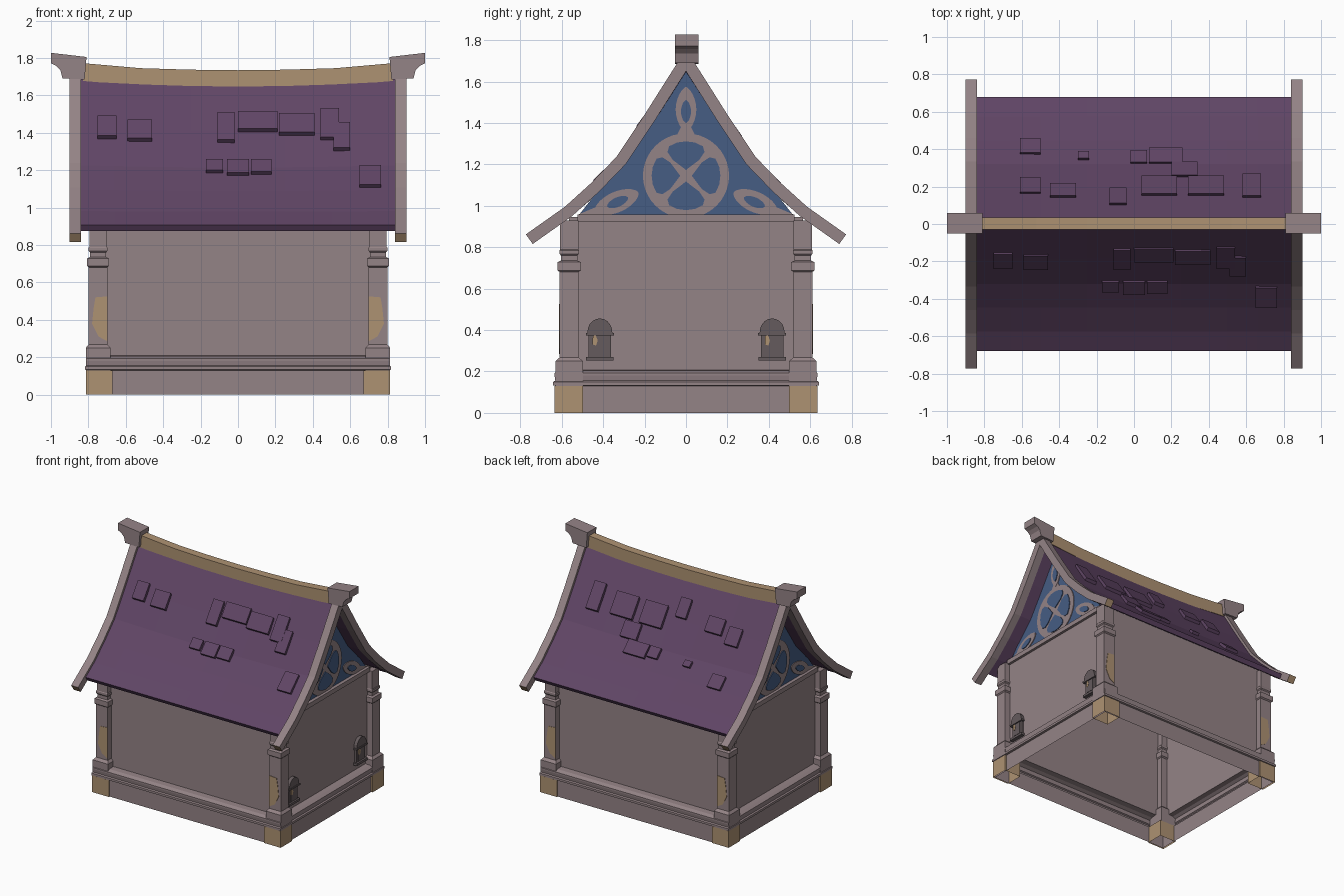
import bpy, bmesh, math
from mathutils import Vector

if "Cube" in bpy.data.objects:
    bpy.data.objects.remove(bpy.data.objects["Cube"])


def material(name, r, g, b):
    lin = lambda c: ((c / 255 + 0.055) / 1.055) ** 2.4
    m = bpy.data.materials.new(name)
    m.diffuse_color = (lin(r), lin(g), lin(b), 1)
    m.use_nodes = True
    m.node_tree.nodes["Principled BSDF"].inputs["Base Color"].default_value = m.diffuse_color
    return m


STONE = material("mauve_stone", 148, 131, 134)
TAN = material("worn_tan", 174, 146, 114)
PURPLE = material("purple_roof", 96, 69, 101)
BLUE = material("blue_glass", 70, 93, 132)
DARK = material("dark_stone", 101, 91, 93)


def build(name, verts, faces, mats, rule=None, fix=True):
    me = bpy.data.meshes.new(name)
    me.from_pydata(verts, [], faces)
    for m in mats:
        me.materials.append(m)
    bm = bmesh.new()
    bm.from_mesh(me)
    if fix:
        bmesh.ops.recalc_face_normals(bm, faces=bm.faces)
    if rule:
        for f in bm.faces:
            f.material_index = rule(f)
    bm.to_mesh(me)
    bm.free()
    ob = bpy.data.objects.new(name, me)
    bpy.context.collection.objects.link(ob)
    return ob


def prism(name, pts, a, b, mat, axis="x"):
    """Extrude an outline along x (points are y,z) or along y (points are x,z)."""
    place = (lambda p, d: (d, p[0], p[1])) if axis == "x" else (lambda p, d: (p[0], d, p[1]))
    n = len(pts)
    verts = [place(p, d) for d in (a, b) for p in pts]
    faces = [tuple(range(n)), tuple(range(n, 2 * n))]
    faces += [(i, (i + 1) % n, n + (i + 1) % n, n + i) for i in range(n)]
    return build(name, verts, faces, [mat])


def square_stack(name, cx, cy, rows, mat, top=True):
    """Rectangular sections (half x, half y, z) joined upward, open at the bottom."""
    verts = [(cx + sx * hx, cy + sy * hy, z) for hx, hy, z in rows
             for sx, sy in ((-1, -1), (1, -1), (1, 1), (-1, 1))]
    faces = [(4 * r + i, 4 * r + (i + 1) % 4, 4 * r + 4 + (i + 1) % 4, 4 * r + 4 + i)
             for r in range(len(rows) - 1) for i in range(4)]
    if top:
        k = 4 * len(rows) - 4
        faces.append((k, k + 1, k + 2, k + 3))
    return build(name, verts, faces, [mat], fix=False)


# Flared roof curve, half section (y, z), and its offsets
CURVE = [(0, 1.757), (0.05, 1.677), (0.2, 1.44), (0.335, 1.237),
         (0.46, 1.108), (0.585, 0.995), (0.773, 0.862)]


def offset_curve(d, y_max=0.773):
    out = []
    for i, p in enumerate(CURVE):
        a, b = Vector(CURVE[max(i - 1, 0)]), Vector(CURVE[min(i + 1, len(CURVE) - 1)])
        t = (b - a).normalized()
        if i == 0:
            out.append((0, p[1] - d / t.x))
        else:
            out.append((p[0] + t.y * d, p[1] - t.x * d))
    if y_max < 0.773:
        (y0, z0), (y1, z1) = out[-2], out[-1]
        out[-1] = (y_max, z0 + (z1 - z0) * (y_max - y0) / (y1 - y0))
    return out


def height(curve, y):
    for (y0, z0), (y1, z1) in zip(curve, curve[1:]):
        if y <= y1:
            break
    return z0 + (z1 - z0) * (y - y0) / (y1 - y0)


def sag(x, z):
    return 0.028 * (1 - min(1, abs(x) / 0.81) ** 2) * max(0, min(1, (z - 0.92) / 0.7))


def sweep_band(name, outer, inner, xs, mats, sagging=False, rule=None):
    """Sweep the mirrored band between two curves along x."""
    full = lambda c: [(-y, z) for y, z in reversed(c[1:])] + c
    loop = full(outer) + full(inner)[::-1]
    n, h = len(loop), len(loop) // 2
    verts = [(x, y, z - (sag(x, z) if sagging else 0)) for x in xs for y, z in loop]
    faces = [(k * n + i, k * n + (i + 1) % n, (k + 1) * n + (i + 1) % n, (k + 1) * n + i)
             for k in range(len(xs) - 1) for i in range(n)]
    for base in (0, (len(xs) - 1) * n):
        faces += [(base + i, base + i + 1, base + n - 2 - i, base + n - 1 - i) for i in range(h - 1)]
    return build(name, verts, faces, mats, rule)


# Walls with plinth and stepped moulding, open underneath
square_stack("walls_and_plinth", 0, 0, [
    (0.802, 0.627, 0), (0.802, 0.627, 0.13), (0.818, 0.641, 0.133), (0.818, 0.641, 0.15),
    (0.808, 0.631, 0.156), (0.812, 0.635, 0.18), (0.812, 0.635, 0.192), (0.79, 0.61, 0.205),
    (0.752, 0.565, 0.208), (0.752, 0.565, 0.945)], STONE, top=False)

# Corner posts with worn patches and tan foot blocks
POST = [(0.066, 0.066, 0.13), (0.066, 0.066, 0.25), (0.05, 0.046, 0.268), (0.05, 0.046, 0.68),
        (0.058, 0.056, 0.688), (0.058, 0.056, 0.728), (0.043, 0.04, 0.735), (0.043, 0.04, 0.76),
        (0.05, 0.047, 0.768), (0.05, 0.047, 0.785), (0.046, 0.044, 0.79), (0.046, 0.044, 0.93)]
PATCH = [(0.699, 0.285), (0.745, 0.31), (0.78, 0.38), (0.772, 0.46), (0.762, 0.52), (0.699, 0.525)]
for sx in (1, -1):
    for sy in (1, -1):
        square_stack("corner_post", sx * 0.748, sy * 0.564, POST, STONE)
        square_stack("foot_block", sx * 0.742, sy * 0.567,
                     [(0.072, 0.069, 0), (0.072, 0.069, 0.13)], TAN)
        prism("worn_patch", [(sx * x, z) for x, z in PATCH], sy * 0.606, sy * 0.613, TAN, "y")

# Sagging roof slab
ROOF = offset_curve(0.018, 0.68)
STATIONS = [-0.85, -0.66, -0.5, -0.25, 0, 0.25, 0.5, 0.66, 0.85]
sweep_band("roof", ROOF, offset_curve(0.055, 0.66), STATIONS, [PURPLE], sagging=True)

# Lifted roof tiles: x0, x1, lower distance, upper distance from the ridge
FRONT = [(-.75, -.65, .22, .15), (-.59, -.46, .225, .16), (-.11, -.02, .225, .13),
         (0, .21, .185, .125), (.22, .41, .2, .135), (.44, .54, .22, .12), (.51, .6, .26, .17),
         (-.17, -.08, .345, .3), (-.06, .06, .36, .3), (.07, .18, .355, .3), (.65, .765, .43, .33)]
BACK = [(-.61, -.5, .44, .37), (-.61, -.5, .23, .16), (-.45, -.31, .2, .14), (-.13, -.04, .175, .1),
        (-.02, .07, .375, .32), (.08, .26, .39, .32), (.2, .34, .315, .25), (.04, .23, .24, .15),
        (.29, .48, .24, .15), (.58, .68, .25, .14), (-.3, -.24, .37, .34)]
for side, tiles in ((-1, FRONT), (1, BACK)):
    for x0, x1, low, up in tiles:
        drop = sag((x0 + x1) / 2, height(ROOF, low))
        zl, zu = height(ROOF, low) - drop, height(ROOF, up) - drop
        outline = [(side * low, zl - 0.01), (side * (low + 0.02), zl + 0.012),
                   (side * (up + 0.012), zu + 0.012), (side * up, zu - 0.01)]
        prism("roof_tile", outline, x0, x1, PURPLE)

# Curved ridge beam
top = [(-0.83, 1.772), (-0.52, 1.745), (-0.25, 1.737), (0, 1.734),
       (0.25, 1.737), (0.52, 1.745), (0.83, 1.772)]
prism("ridge_beam", top + [(x, z - 0.095) for x, z in reversed(top)], -0.03, 0.034, TAN, "y")


def disc(cy, cz, ry, rz, n=28, tilt=0, point=1.0):
    """Ellipse; point > 1 pinches the ends of the z axis into a leaf."""
    out = []
    for i in range(n):
        a = 2 * math.pi * i / n
        s, c = math.sin(a), math.cos(a)
        y, z = ry * math.copysign(abs(s) ** point, s), rz * c
        out.append((cy + y * math.cos(tilt) - z * math.sin(tilt),
                    cz + y * math.sin(tilt) + z * math.cos(tilt)))
    return out


INNER = offset_curve(0.05)
gable = [(0.525, 0.945)] + [p for p in reversed(INNER) if 0.96 < p[1]]
gable += [(-y, z) for y, z in reversed(gable) if y > 0.001]
FINIAL = [(0.81, 1.805), (1.0, 1.827), (1.0, 1.772), (0.972, 1.758), (0.95, 1.735),
          (0.938, 1.69), (0.82, 1.685)]
for s in (1, -1):
    # Barge boards with tan end grain, and ridge finials
    sweep_band("barge_board", CURVE, offset_curve(0.057), [s * 0.84, s * 0.9], [STONE, TAN],
               rule=lambda f: int(all(abs(v.co.y) > 0.7 for v in f.verts)))
    prism("ridge_finial", [(s * x, z) for x, z in FINIAL], -0.052, 0.06, STONE, "y")

    # Gable window, sill beam and tracery
    prism("gable_glass", gable, s * 0.725, s * 0.745, BLUE)
    prism("gable_beam", [(-0.525, 0.922), (0.525, 0.922), (0.525, 0.957), (-0.525, 0.957)],
          s * 0.74, s * 0.772, STONE)
    layer = lambda name, pts, k, mat: prism(name, pts, s * 0.744, s * (0.745 + 0.006 * k), mat)
    layer("rose_ring", disc(0, 1.145, 0.208, 0.205, 40), 1, STONE)
    for q in range(4):
        a0 = math.pi / 2 * q
        petal = [(0.028 * math.cos(a0), 1.145 + 0.028 * math.sin(a0))]
        for d, r in ((-40, 0.1), (-38, 0.145), (-30, 0.164), (-15, 0.166), (0, 0.166),
                     (15, 0.166), (30, 0.164), (38, 0.145), (40, 0.1)):
            a = a0 + math.radians(d)
            petal.append((r * math.cos(a), 1.145 + r * math.sin(a)))
        layer("rose_petal", petal, 2, BLUE)
    layer("top_leaf", disc(0, 1.465, 0.05, 0.11, point=1.5), 1, STONE)
    layer("top_leaf_glass", disc(0, 1.455, 0.024, 0.055, point=1.3), 2, BLUE)
    layer("leaf_stem", [(-0.05, 1.33), (0.05, 1.33), (0.014, 1.4), (-0.014, 1.4)], 0.7, STONE)
    for m in (1, -1):
        layer("side_leaf", disc(m * 0.335, 1.018, 0.05, 0.115, tilt=m * 1.16, point=1.2), 1, STONE)
        layer("side_leaf_glass", disc(m * 0.33, 1.018, 0.023, 0.055, tilt=m * 1.16, point=1.2), 2, BLUE)
        layer("corner_stem", [(m * 0.525, 0.956), (m * 0.41, 0.956), (m * 0.37, 0.985),
                              (m * 0.42, 1.0)], 0.7, STONE)

# Two small arched niches on the right wall
for cy in (-0.416, 0.416):
    arch = lambda w, zb, zs, h: [(cy - w, zb), (cy + w, zb)] + [
        (cy + w * math.cos(math.pi * i / 10), zs + h * math.sin(math.pi * i / 10)) for i in range(11)]
    box = lambda w, z0, z1: [(cy - w, z0), (cy + w, z0), (cy + w, z1), (cy - w, z1)]
    prism("niche_frame", arch(0.054, 0.26, 0.39, 0.06), 0.74, 0.768, DARK)
    prism("niche_hood", arch(0.06, 0.385, 0.39, 0.066), 0.74, 0.778, DARK)
    prism("niche_hood_foot", box(0.068, 0.374, 0.386), 0.74, 0.782, DARK)
    prism("niche_sill", box(0.066, 0.252, 0.27), 0.74, 0.782, DARK)
    prism("niche_panel", arch(0.034, 0.28, 0.39, 0.036), 0.76, 0.773, DARK)
    prism("niche_worn_spot", [(cy - 0.035, 0.33), (cy - 0.018, 0.325), (cy - 0.01, 0.35),
                              (cy - 0.02, 0.375), (cy - 0.034, 0.37)], 0.77, 0.776, TAN)
